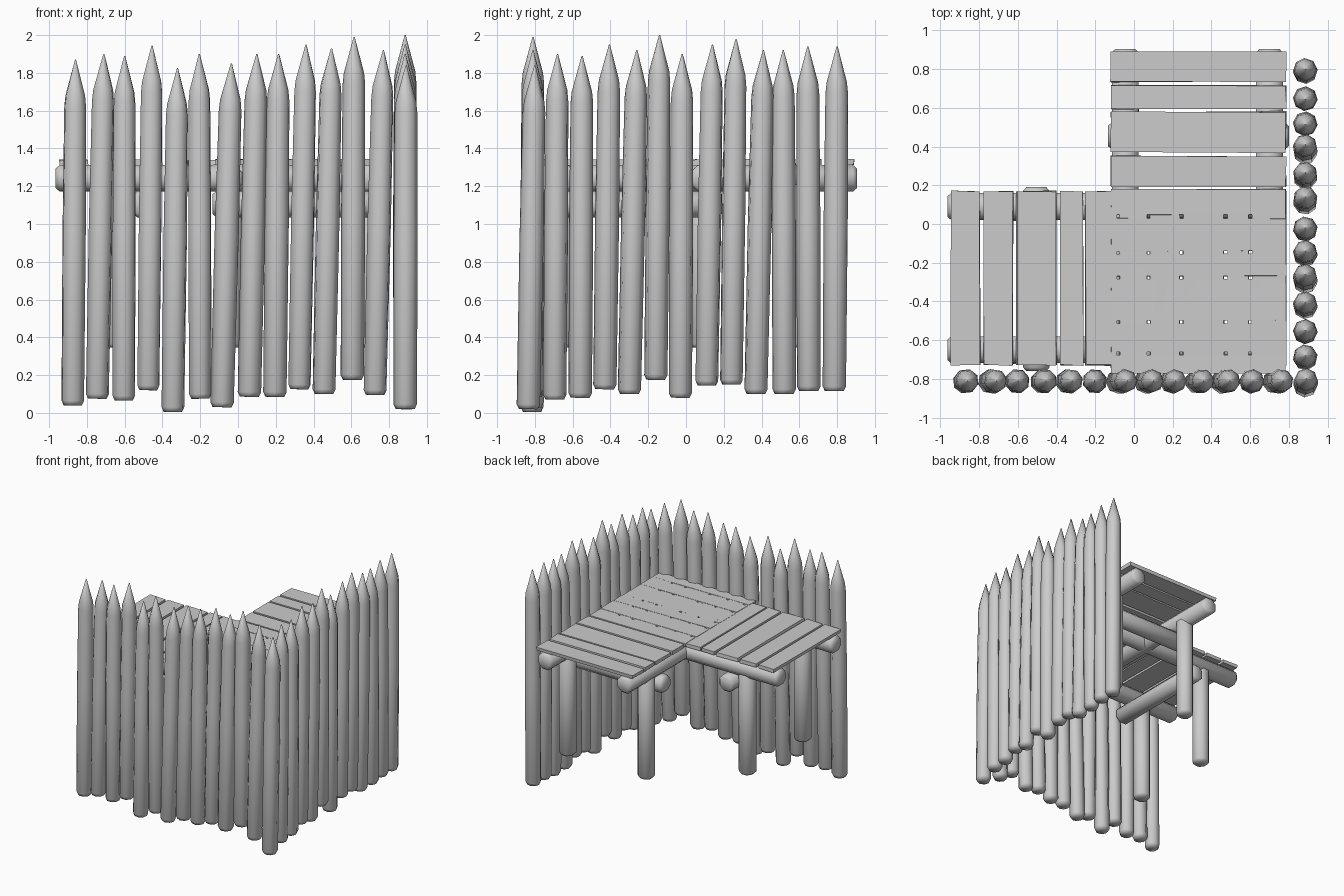
import bpy, bmesh, math, random
from mathutils import Vector, Matrix

if "Cube" in bpy.data.objects:
    bpy.data.objects.remove(bpy.data.objects["Cube"])

random.seed(4)


def log(name, p0, p1, rings, sides=8, spin=0.0):
    """Turned log from p0 to p1; rings = (distance along axis, radius)."""
    p0, p1 = Vector(p0), Vector(p1)
    axis = p1 - p0
    rot = axis.to_track_quat('Z', 'Y').to_matrix().to_4x4()
    bm = bmesh.new()
    loops = []
    for d, r in rings:
        loops.append([bm.verts.new((r * math.cos(spin + 2 * math.pi * i / sides),
                                    r * math.sin(spin + 2 * math.pi * i / sides), d))
                      for i in range(sides)])
    for a, b in zip(loops, loops[1:]):
        for i in range(sides):
            j = (i + 1) % sides
            bm.faces.new((a[i], a[j], b[j], b[i]))
    bm.faces.new(loops[0][::-1])
    bm.faces.new(loops[-1])
    bm.transform(Matrix.Translation(p0) @ rot)
    for f in bm.faces:
        f.smooth = True
    for e in bm.edges:
        if len(e.link_faces) == 2 and e.calc_face_angle(0) > math.radians(46):
            e.smooth = False
    me = bpy.data.meshes.new(name)
    bm.to_mesh(me)
    bm.free()
    ob = bpy.data.objects.new(name, me)
    bpy.context.collection.objects.link(ob)
    return ob


def stake(name, bottom, top):
    n = (Vector(top) - Vector(bottom)).length
    log(name, bottom, top,
        [(0, .05), (.025, .062), (n * .5, .064), (n - .25, .06), (n - .19, .054), (n, .003)],
        8, random.uniform(0, .8))


def beam(name, p0, p1, r=.075):
    n = (Vector(p1) - Vector(p0)).length
    log(name, p0, p1, [(0, r * .75), (.02, r), (n - .02, r), (n, r * .75)], 8, math.pi / 8)


def plank(name, x0, x1, y0, y1, z=1.325, t=.03):
    bm = bmesh.new()
    bmesh.ops.create_cube(bm, size=1)
    # slightly uneven sawn edges
    for v in bm.verts:
        v.co = ((x0 if v.co.x < 0 else x1) + random.uniform(-.004, .004),
                (y0 if v.co.y < 0 else y1) + random.uniform(-.004, .004),
                z + v.co.z * t + random.uniform(-.002, .002))
    me = bpy.data.meshes.new(name)
    bm.to_mesh(me)
    bm.free()
    bpy.context.collection.objects.link(bpy.data.objects.new(name, me))


# Front palisade: bottom x, top x, bottom z, top z
front = [(-.875, -.86, .04, 1.87), (-.745, -.71, .075, 1.9), (-.605, -.6, .065, 1.89),
         (-.475, -.455, .12, 1.945), (-.345, -.32, .005, 1.825), (-.2, -.205, .075, 1.9),
         (-.085, -.035, .03, 1.85), (.06, .1, .085, 1.9), (.195, .215, .085, 1.9),
         (.325, .36, .125, 1.95), (.455, .495, .1, 1.93), (.605, .615, .175, 1.99),
         (.725, .77, .095, 1.92)]
for i, (xb, xt, zb, zt) in enumerate(front):
    stake(f"front_stake_{i+1}", (xb, -.815, zb), (xt, -.81, zt))

# Corner stake
stake("corner_stake", (.885, -.835, .02), (.89, -.80, 1.84))

# Side palisade: bottom y, top y, bottom z, top z
side = [(-.695, -.68, .07, 1.9), (-.56, -.55, .08, 1.89), (-.43, -.405, .125, 1.95),
        (-.3, -.26, .1, 1.92), (-.16, -.14, .175, 2.0), (-.03, -.02, .08, 1.9),
        (.11, .14, .145, 1.95), (.24, .265, .15, 1.98), (.37, .41, .1, 1.92),
        (.52, .515, .1, 1.92), (.65, .645, .115, 1.94), (.785, .8, .115, 1.94)]
for i, (yb, yt, zb, zt) in enumerate(side):
    stake(f"side_stake_{i+1}", (.885, yb, zb), (.885, yt, zt))

# Upper beams under each wing
for i, y in enumerate((.09, -.65)):
    beam(f"west_beam_{i+1}", (-.965, y, 1.242), (.78, y, 1.242))
for i, x in enumerate((-.045, .70)):
    beam(f"north_beam_{i+1}", (x, -.74, 1.242), (x, .905, 1.242))

# Lower cross beams
beam("west_cross_beam", (-.505, .19, 1.105), (-.505, -.76, 1.105))
beam("north_cross_beam", (-.135, .455, 1.105), (.80, .455, 1.105))

# Posts standing beside the cross beams
for i, (x, y) in enumerate([(-.635, .08), (-.635, -.66), (-.04, .59), (.70, .59)]):
    beam(f"post_{i+1}", (x, y, .345), (x, y, 1.23), .07)

# West wing planks, running front to back
for i, (a, b) in enumerate([(-.945, -.795), (-.775, -.625), (-.605, -.4), (-.38, -.265),
                            (-.25, -.09), (-.075, .07), (.085, .235), (.255, .465),
                            (.48, .595), (.61, .785)]):
    plank(f"west_plank_{i+1}", a, b, -.73, .17)

# North wing planks, running side to side
for i, (a, b) in enumerate([(.735, .89), (.595, .715), (.37, .58), (.195, .35), (.045, .18),
                            (-.14, .03), (-.27, -.155), (-.5, -.285), (-.66, -.515),
                            (-.77, -.675)]):
    plank(f"north_plank_{i+1}", -.12, .785, a, b, 1.327)
